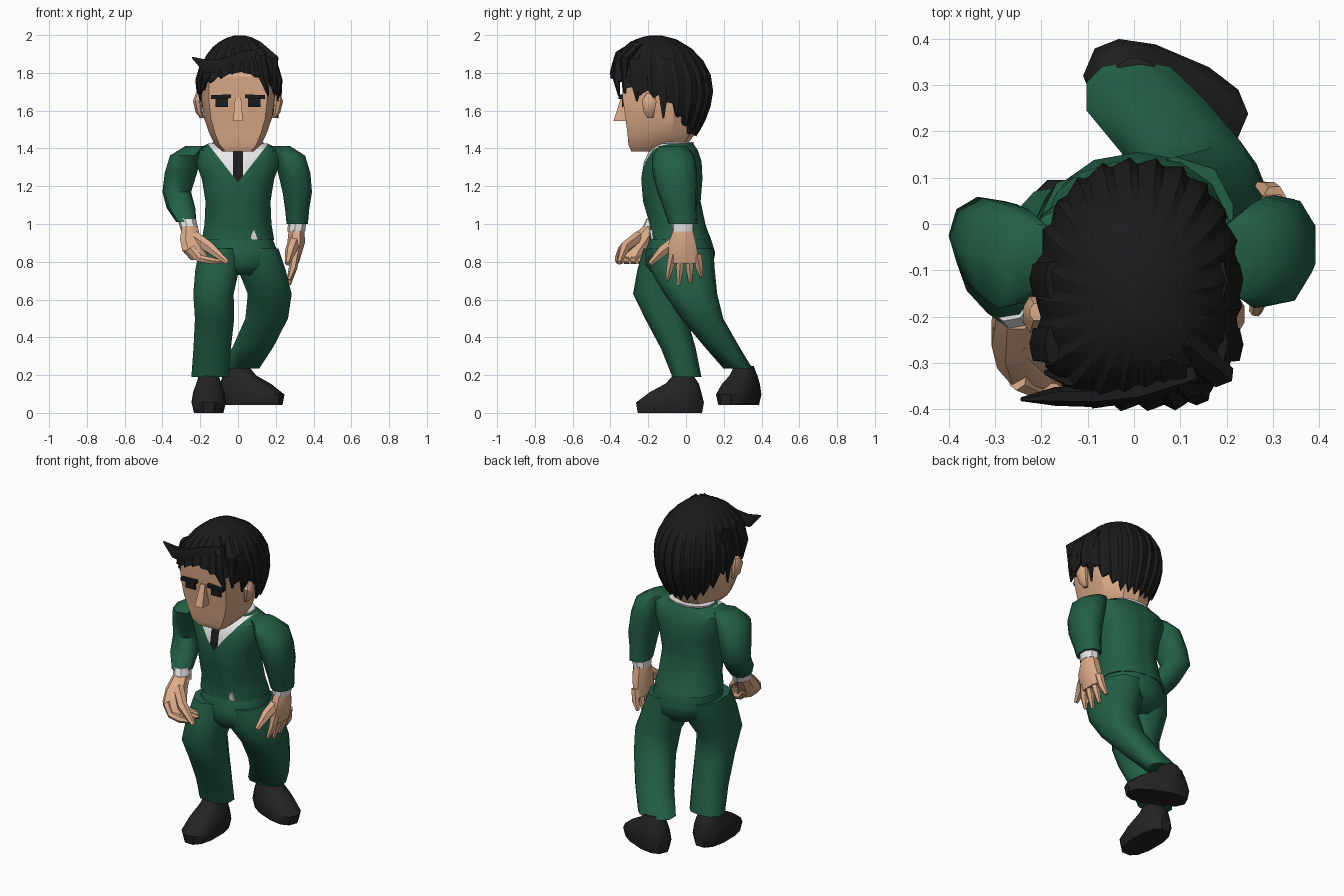
import bpy, bmesh, math
from mathutils import Vector, Matrix

if "Cube" in bpy.data.objects:
    bpy.data.objects.remove(bpy.data.objects["Cube"])

def mat(name, r, g, b):
    m = bpy.data.materials.new(name)
    m.diffuse_color = (r, g, b, 1)
    m.use_nodes = True
    m.node_tree.nodes["Principled BSDF"].inputs["Base Color"].default_value = m.diffuse_color
    return m

GREEN = mat("suit green", .016, .115, .06)
SKIN = mat("skin", .72, .41, .25)
HAIR = mat("hair black", .011, .011, .012)
SHOE = mat("shoe black", .017, .017, .018)
WHITE = mat("shirt white", .8, .8, .8)
DARK = mat("tie and eye black", .011, .011, .013)

def finish(name, bm, mats, angle=38):
    bmesh.ops.recalc_face_normals(bm, faces=bm.faces)
    me = bpy.data.meshes.new(name)
    bm.to_mesh(me)
    bm.free()
    for m in mats:
        me.materials.append(m)
    me.shade_smooth()
    me.set_sharp_from_angle(angle=math.radians(angle))
    ob = bpy.data.objects.new(name, me)
    bpy.context.collection.objects.link(ob)
    return ob

def oval(n, p=2.0):
    """Unit superellipse outline."""
    out = []
    for i in range(n):
        a = 2 * math.pi * (i + 0.5) / n
        c, s = math.cos(a), math.sin(a)
        out.append((math.copysign(abs(c) ** (2 / p), c), math.copysign(abs(s) ** (2 / p), s)))
    return out

def skin_rows(bm, rows):
    vs = [[bm.verts.new(p) for p in r] for r in rows]
    n = len(vs[0])
    for a, b in zip(vs, vs[1:]):
        for i in range(n):
            bm.faces.new((a[i], a[(i + 1) % n], b[(i + 1) % n], b[i]))
    bm.faces.new(vs[0][::-1])
    bm.faces.new(vs[-1])
    return bm

def sweep_bm(rings, outline, ref=None, mx=Matrix()):
    """Loft rings (x, y, z, rx, ry): level rings, or along the path if ref is given."""
    pts = [Vector(r[:3]) for r in rings]
    rows = []
    for i, r in enumerate(rings):
        u, v = Vector((1, 0, 0)), Vector((0, 1, 0))
        if ref:
            t = (pts[min(i + 1, len(pts) - 1)] - pts[max(i - 1, 0)]).normalized()
            u = Vector(ref).cross(t).normalized()
            v = t.cross(u)
        rows.append([mx @ (pts[i] + u * r[3] * a + v * r[4] * b) for a, b in outline])
    return skin_rows(bmesh.new(), rows)

def sweep(name, m, rings, n=10, p=2.2, ref=None, mx=Matrix(), outline=None, angle=38):
    return finish(name, sweep_bm(rings, outline or oval(n, p), ref, mx), [m], angle)

def taper(name, m, ref, w, flat, *pts, tip=.4):
    """Pointed strand or finger through a few points."""
    k = len(pts) - 1
    sweep(name, m, [(*p, w * (1 - .1 * i), w * flat * (1 - .1 * i)) if i < k
                    else (*p, w * tip * flat, w * tip * flat) for i, p in enumerate(pts)], 6, 2, ref)

def box(name, m, centre, size, tilt=0.0):
    bm = bmesh.new()
    mx = Matrix.Translation(centre) @ Matrix.Rotation(tilt, 4, 'Y') @ Matrix.Diagonal((*size, 1))
    bmesh.ops.create_cube(bm, size=1, matrix=mx)
    return finish(name, bm, [m])

X, Y = (1, 0, 0), (0, 1, 0)

# jacket, with the V opening and tie cut into its front
bm = sweep_bm([(0, -.03, .915, .195, .165), (0, -.045, 1, .18, .15), (0, -.075, 1.12, .175, .155),
               (0, -.075, 1.24, .195, .165), (0, -.07, 1.33, .23, .155), (0, -.065, 1.39, .235, .13),
               (0, -.06, 1.425, .16, .1)], oval(16, 2.3))
for s in (-1, 1):
    for co, no in (((0, 0, 1.22), (s * .18, 0, -.14)), ((s * .026, 0, 0), X)):
        bmesh.ops.bisect_plane(bm, geom=bm.verts[:] + bm.edges[:] + bm.faces[:], plane_co=co, plane_no=no)
for f in bm.faces:
    c = f.calc_center_median()
    if c.y < -.06 and c.z - 1.22 > .18 / .14 * abs(c.x):
        f.material_index = 2 if abs(c.x) < .026 else 1
finish("jacket", bm, [GREEN, WHITE, DARK])
sweep("shirt_collar", WHITE, [(0, -.07, 1.37, .13, .1), (0, -.06, 1.435, .14, .105)], 12)
sweep("neck", SKIN, [(0, -.08, 1.38, .09, .08), (0, -.09, 1.5, .09, .09)])
sweep("shirt_tail", WHITE, [(.085, -.175, .918, .03, .012), (.085, -.186, .97, .004, .008)], 4)

# sleeves share a shoulder, then bend differently; cuffs follow
SHOULDER = [(.22, -.07, 1.412, .06, .075), (.275, -.068, 1.362, .085, .115)]
for s, side, fore, wrist in (
        (-1, "left", [(-.3, -.045, 1.27, .088, .1), (-.322, -.025, 1.17, .078, .085),
                      (-.3, -.09, 1.085, .078, .08), (-.272, -.15, 1.01, .055, .065)], (-.252, -.18)),
        (1, "right", [(.3, -.06, 1.27, .088, .12), (.316, -.045, 1.17, .08, .108),
                      (.315, -.03, 1.08, .066, .09), (.315, -.015, 1, .058, .078)], (.31, -.015))):
    sweep("sleeve_" + side, GREEN, [(s * r[0], *r[1:]) for r in SHOULDER] + fore, 9, angle=50)
    x, y, z = fore[-1][:3]
    sweep("cuff_" + side, WHITE, [(x, y, z + .02, .05, .06), (*wrist, .96, .048, .058)], 9)

# curled left hand
sweep("palm_left", SKIN, [(-.255, -.18, .99, .045, .05), (-.253, -.235, .92, .058, .068),
                          (-.235, -.28, .86, .065, .075), (-.2, -.3, .81, .055, .065)], 8)
for i in range(4):
    y = -.355 + .038 * i
    taper(f"finger_left_{i}", SKIN, Y, .025, 1, (-.25, y + .02, .87), (-.205, y, .818), (-.14, y, .805),
          (-.085, y + .02, .8))
taper("thumb_left", SKIN, Y, .036, .9, (-.23, -.25, .93), (-.15, -.325, .875), (-.055, -.355, .795))

# open right hand
sweep("palm_right", SKIN, [(.31, -.015, .97, .045, .055), (.308, -.02, .9, .05, .078),
                           (.293, -.01, .79, .03, .088)], 8)
for i, z in enumerate((.705, .68, .69, .72)):
    y = -.07 + .043 * i
    taper(f"finger_right_{i}", SKIN, X, .025, 1, (.303, y, .84), (.292, y * 1.2, .77), (.27, y * 1.4, z))
taper("thumb_right", SKIN, X, .036, .95, (.3, -.05, .91), (.28, -.12, .86), (.262, -.19, .79))

# trousers: both legs share ring sizes, each has its own path and fullness
sweep("trouser_seat", GREEN, [(0, -.03, .94, .18, .155), (.01, -.03, .85, .205, .185),
                              (.02, -.035, .78, .19, .178), (.015, -.04, .73, .1, .13)], 14, angle=50)
SIZES = [(.115, .17), (.117, .172), (.108, .14), (.105, .112), (.1, .092), (.1, .077)]
LEGS = {
    "left": (1.03, [(-.09, -.055, .87), (-.11, -.085, .76), (-.13, -.14, .63), (-.124, -.105, .5), (-.137, -.04, .34), (-.148, .005, .19)]),
    "right": (1.12, [(.09, -.025, .87), (.125, -.02, .76), (.168, .025, .63), (.152, .085, .5), (.08, .19, .35), (.005, .275, .235)])}
for side, (full, path) in LEGS.items():
    sweep("trouser_leg_" + side, GREEN, [(*c, rx * full, ry) for c, (rx, ry) in zip(path, SIZES)], 10, 2.5, angle=50)

# shoes, toe towards -y before turning
for side, spot, turn in (("left", (-.155, 0, 0), 0), ("right", (-.01, .312, .042), 67)):
    mx = Matrix.Translation(spot) @ Matrix.Rotation(math.radians(turn), 4, 'Z')
    sweep("shoe_" + side, SHOE, [(0, -.085, 0, .08, .175), (0, -.085, .055, .094, .185),
          (0, -.055, .11, .085, .14), (0, -.02, .155, .068, .09), (0, -.015, .205, .052, .05)],
          12, 2.5, mx=mx)

# head with a flat face
half = [(.8, -1), (1, -.5), (.97, .3), (.6, .85)]
face = half + [(0, 1)] + [(-x, y) for x, y in reversed(half)]
sweep("head", SKIN, [(0, -.19, 1.385, .085, .1), (0, -.15, 1.42, .122, .155), (0, -.13, 1.48, .152, .18),
      (0, -.125, 1.56, .18, .195), (0, -.125, 1.66, .193, .21), (0, -.125, 1.78, .193, .215),
      (0, -.12, 1.86, .15, .17)], outline=face, angle=25)
sweep("nose", SKIN, [(0, -.345, 1.545, .037, .055), (0, -.328, 1.67, .022, .022)], 4, 2)
for s, side in ((-1, "left"), (1, "right")):
    sweep("ear_" + side, SKIN, [(s * .19, -.19, 1.56, .01, .015), (s * .205, -.195, 1.59, .02, .03),
          (s * .215, -.195, 1.65, .025, .042), (s * .21, -.19, 1.69, .015, .02)], 8)
    box("eyebrow_" + side, DARK, (s * .09, -.342, 1.674), (.105, .03, .02), s * .04)
    box("eye_" + side, DARK, (s * .087, -.335, 1.642), (.066, .009, .046))

# hair shell: ridged strands from crown to a jagged hairline
LINE = [(0, 1.8), (40, 1.75), (65, 1.69), (95, 1.66), (112, 1.57), (140, 1.49), (180, 1.48)]

def hairline(a):
    for (a0, z0), (a1, z1) in zip(LINE, LINE[1:]):
        if a <= a1:
            return z0 + (z1 - z0) * (a - a0) / (a1 - a0)

N, ROWS, CZ, H = 72, 10, 1.72, .272
rows = [[] for _ in range(ROWS + 1)]
for i in range(N):
    deg = 360 * i / N
    a = math.radians(deg)
    side = min(deg, 360 - deg)
    edge = hairline(side) + (.02, -.025, 0)[i % 3] * min(1, side / 70)
    end = math.acos((edge - CZ) / H)
    c, s = -math.cos(a), math.sin(a)
    p = 3.0 if c < 0 else 2.2
    k = (abs(c) ** p + abs(s) ** p) ** (-1 / p)
    for j in range(ROWS):
        phi = .12 + (end - .12) * j / (ROWS - 1)
        z = math.cos(phi)
        r = math.sin(phi) if z > 0 else 1 - .35 * z * z
        r *= k * (1 + (0, .05, .025)[i % 3] * min(1, j / 3))
        rows[j].append((.01 + .213 * r * s, -.13 - .03 * max(z, 0) + .262 * r * c, CZ + H * z + .008))
    x, y, z = rows[ROWS - 1][-1]
    rows[ROWS].append((x * .75, -.13 + (y + .13) * .75, z + .02))
finish("hair_shell", skin_rows(bmesh.new(), rows), [HAIR], 20)

# loose locks: swept fringe, right forehead, sides
taper("fringe_sweep", HAIR, Y, .058, .5, (.14, -.32, 1.885), (.02, -.36, 1.865), (-.08, -.372, 1.835),
      (-.17, -.372, 1.835), (-.243, -.378, 1.882), tip=.15)
taper("fringe_left", HAIR, Y, .045, .7, (-.02, -.32, 1.87), (-.12, -.335, 1.82), (-.19, -.32, 1.74), tip=.2)
taper("fringe_right", HAIR, Y, .038, .7, (.06, -.28, 1.94), (.12, -.355, 1.88), (.135, -.37, 1.78),
      (.16, -.355, 1.68), tip=.2)
taper("fringe_outer", HAIR, Y, .045, .7, (.1, -.25, 1.93), (.18, -.325, 1.87), (.19, -.325, 1.69), tip=.2)
for s, side in ((-1, "left"), (1, "right")):
    for y, z, part in ((-.26, 1.65, "front"), (-.12, 1.56, "rear")):
        x = .215 + .005 * s
        taper(f"{part}_side_lock_{side}", HAIR, X, .045, .4, (s * (x - .035), y, 1.87), (s * x, y, 1.76),
              (s * (x - .012), y, z), tip=.3)
